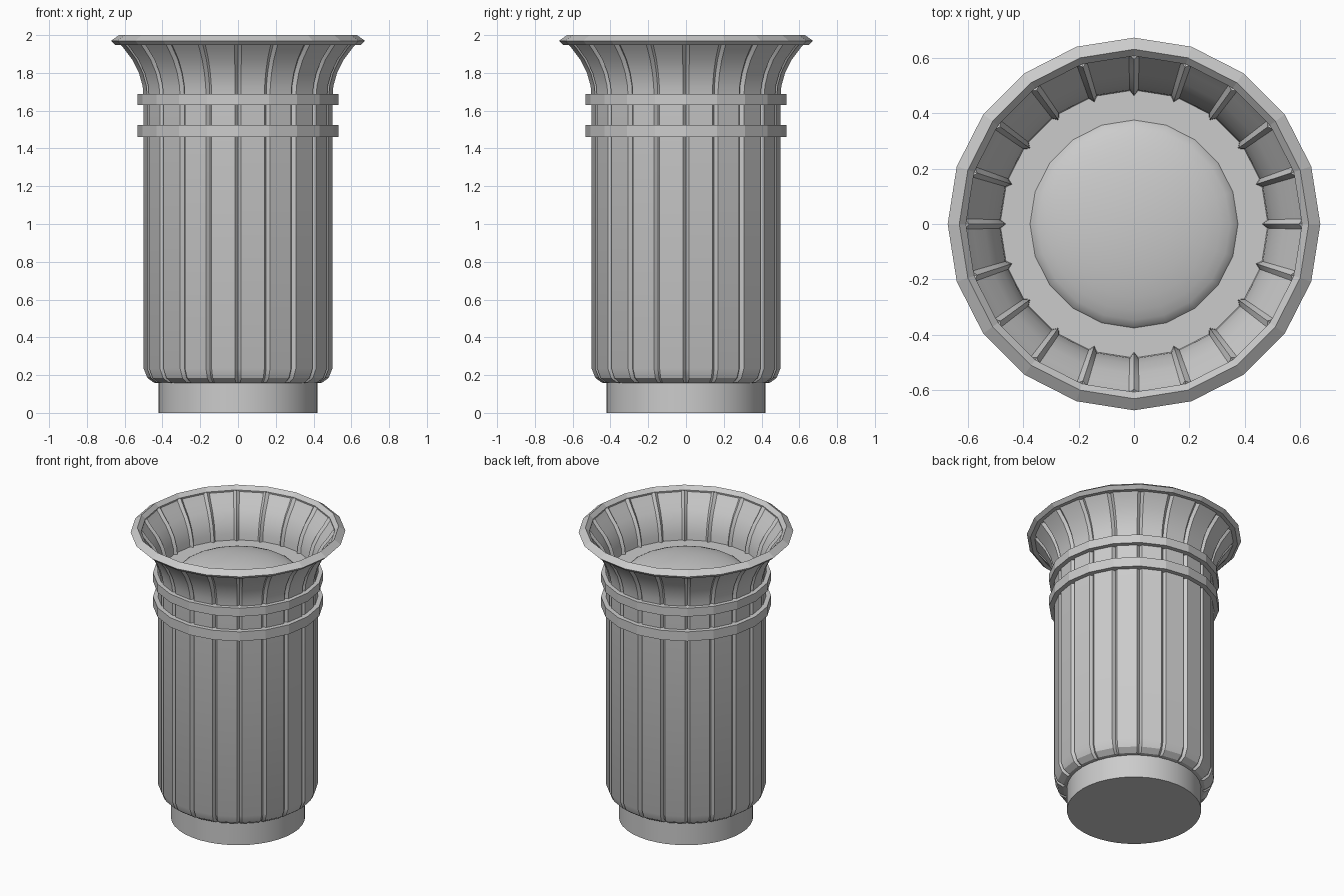
import bpy, bmesh, math

if "Cube" in bpy.data.objects:
    bpy.data.objects.remove(bpy.data.objects["Cube"])

SIDES = 20
STEP = 2 * math.pi / SIDES


def lathe(name, profile, section, closed=False, smooth=None):
    """Spin (radius, z, groove depth) points; section lists (angle, groove weight)."""
    bm = bmesh.new()
    rings = []
    for r, z, depth in profile:
        if r == 0:
            rings.append([bm.verts.new((0, 0, z))] * len(section))
        else:
            rings.append([bm.verts.new(((r - depth * w) * math.cos(a),
                                        (r - depth * w) * math.sin(a), z))
                          for a, w in section])
    n = len(section)
    pairs = list(zip(rings, rings[1:]))
    if closed:
        pairs.append((rings[-1], rings[0]))
    for low, high in pairs:
        for i in range(n):
            j = (i + 1) % n
            corners = list(dict.fromkeys((low[i], low[j], high[j], high[i])))
            bm.faces.new(corners)
    if closed:
        bmesh.ops.recalc_face_normals(bm, faces=bm.faces)
    mesh = bpy.data.meshes.new(name)
    bm.to_mesh(mesh)
    bm.free()
    obj = bpy.data.objects.new(name, mesh)
    bpy.context.collection.objects.link(obj)
    if smooth:
        bpy.ops.object.select_all(action='DESELECT')
        bpy.context.view_layer.objects.active = obj
        obj.select_set(True)
        bpy.ops.object.shade_smooth_by_angle(angle=math.radians(smooth))
    return obj


def plain(sides):
    return [(2 * math.pi * i / sides, 0) for i in range(sides)]


# cross-section with a narrow groove at each of the twenty corners
half = math.radians(1.8)
fluted = []
for i in range(SIDES):
    fluted += [(i * STEP - half, 0), (i * STEP, 1), (i * STEP + half, 0)]

# fluted body: outside from foot to lip, then the inside of the flare
G = 0.018
outer = [(0.40, 0.155), (0.445, 0.16), (0.48, 0.185), (0.50, 0.235), (0.50, 1.66),
         (0.505, 1.73), (0.525, 1.80), (0.56, 1.87), (0.605, 1.93), (0.635, 1.965)]
inner = [(0.612, 1.975), (0.58, 1.925), (0.538, 1.87), (0.503, 1.80),
         (0.484, 1.73), (0.478, 1.65)]
lathe("fluted_body", [(r, z, G) for r, z in outer + inner], fluted, smooth=28)

# round foot
lathe("foot", [(0, 0, 0), (0.42, 0, 0), (0.42, 0.16, 0), (0, 0.16, 0)],
      plain(40), smooth=30)

# faceted lip around the mouth
lathe("lip", [(0.61, 1.95, 0), (0.65, 1.948, 0), (0.672, 1.97, 0),
              (0.63, 2.0, 0), (0.606, 1.975, 0)], plain(SIDES), closed=True)

# two bands; the upper one reaches inwards as the ledge inside the mouth
for name, low, high, inside in (("lower_band", 1.46, 1.525, 0.46),
                                ("upper_band", 1.63, 1.688, 0.37)):
    lathe(name, [(inside, low, 0), (0.532, low, 0), (0.532, high, 0),
                 (inside, high, 0)], plain(SIDES), closed=True)

# shallow dome filling the ledge
R, H = 0.375, 0.08
lathe("inner_dome", [(R * math.cos(t), 1.688 + H * math.sin(t) ** 1.3, 0)
                     for t in [math.pi / 2 * k / 8 for k in range(8)]]
      + [(0, 1.688 + H, 0)], plain(SIDES), smooth=40)
